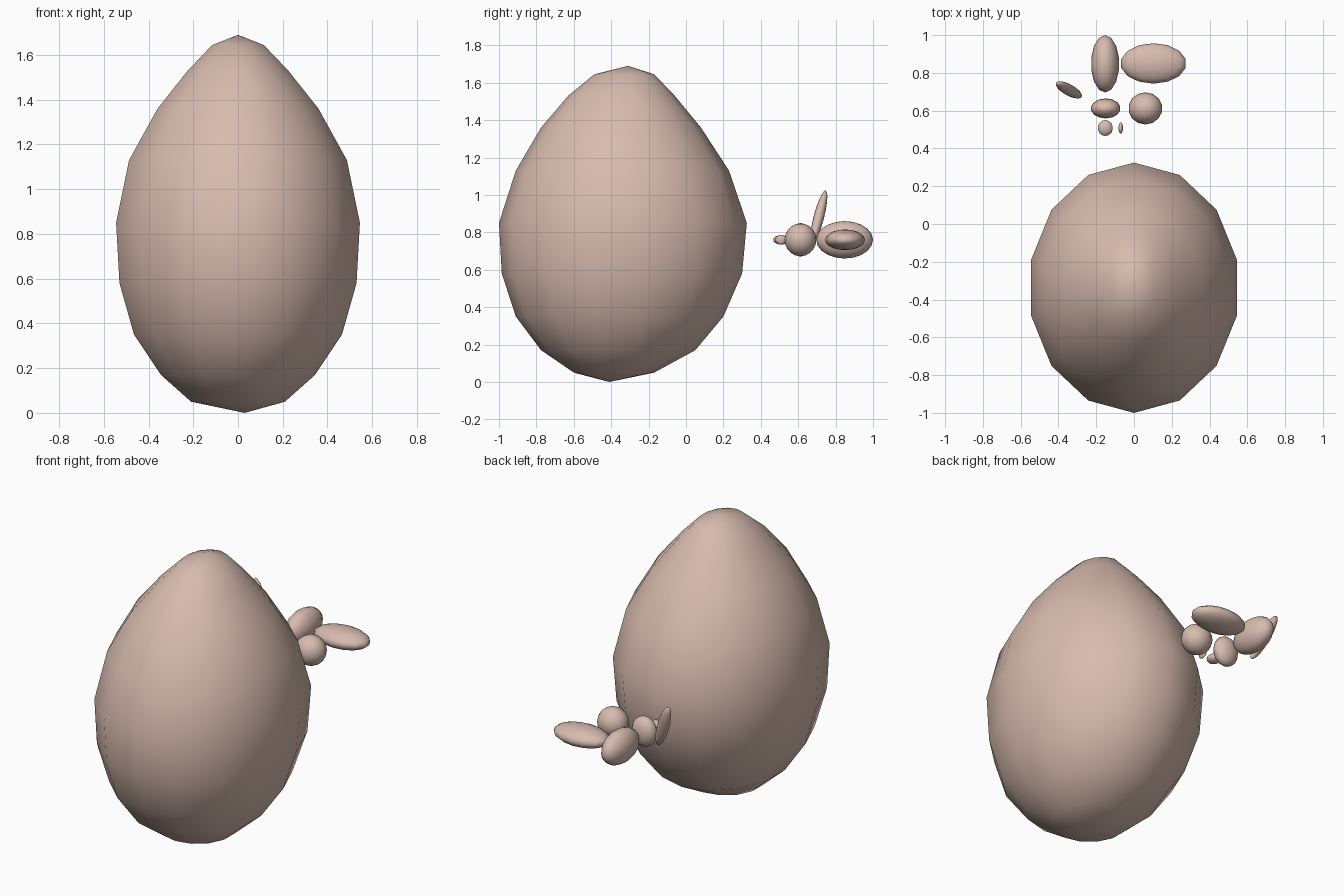
import bpy, bmesh, math
from mathutils import Vector

if "Cube" in bpy.data.objects:
    bpy.data.objects.remove(bpy.data.objects["Cube"])

skin = bpy.data.materials.new("pale_pink_clay")
skin.diffuse_color = (0.68, 0.50, 0.43, 1)
skin.use_nodes = True
skin.node_tree.nodes["Principled BSDF"].inputs["Base Color"].default_value = skin.diffuse_color


def finish(name, bm):
    bmesh.ops.recalc_face_normals(bm, faces=bm.faces)
    for f in bm.faces:
        f.smooth = True
    me = bpy.data.meshes.new(name)
    bm.to_mesh(me)
    bm.free()
    me.materials.append(skin)
    ob = bpy.data.objects.new(name, me)
    bpy.context.collection.objects.link(ob)
    return ob


# Egg body: rings of (height, half width, front y, back y), slightly leaning
SIDES = 14
rings = [
    (0.05, 0.21, -0.60, -0.17), (0.17, 0.345, -0.775, 0.05),
    (0.35, 0.465, -0.91, 0.20), (0.58, 0.53, -0.985, 0.30),
    (0.85, 0.545, -1.0, 0.325), (1.13, 0.487, -0.91, 0.23),
    (1.36, 0.36, -0.775, 0.08), (1.53, 0.225, -0.63, -0.06),
    (1.645, 0.115, -0.49, -0.17),
]
bm = bmesh.new()
loops = []
for z, rx, y0, y1 in rings:
    cy, ry = (y0 + y1) / 2, (y1 - y0) / 2
    rx /= math.cos(math.pi / SIDES)
    loops.append([bm.verts.new((rx * math.sin(2 * math.pi * i / SIDES),
                                cy + ry * math.cos(2 * math.pi * i / SIDES), z))
                  for i in range(SIDES)])
bottom = bm.verts.new((0.03, -0.41, 0))
top = bm.verts.new((0.0, -0.31, 1.69))
for i in range(SIDES):
    j = (i + 1) % SIDES
    for a, b in zip(loops, loops[1:]):
        bm.faces.new((a[i], a[j], b[j], b[i]))
    bm.faces.new((bottom, loops[0][j], loops[0][i]))
    bm.faces.new((top, loops[-1][i], loops[-1][j]))
finish("egg_body", bm)


# Small pebbles floating behind the egg
def pebble(name, loc, radii, axis=None):
    bm = bmesh.new()
    bmesh.ops.create_uvsphere(bm, u_segments=14, v_segments=10, radius=1)
    bmesh.ops.scale(bm, vec=radii, verts=bm.verts)
    if axis:
        rot = Vector((0, 0, 1)).rotation_difference(Vector(axis)).to_matrix()
        bmesh.ops.rotate(bm, matrix=rot, verts=bm.verts)
    bmesh.ops.translate(bm, vec=loc, verts=bm.verts)
    finish(name, bm)


pebble("long_pebble", (-0.153, 0.848, 0.76), (0.075, 0.152, 0.10))
pebble("wide_pebble", (0.103, 0.85, 0.76), (0.175, 0.107, 0.055))
pebble("round_pebble", (0.06, 0.612, 0.76), (0.09, 0.085, 0.088))
pebble("oval_pebble", (-0.15, 0.612, 0.76), (0.079, 0.053, 0.09))
pebble("tiny_pebble", (-0.152, 0.508, 0.76), (0.04, 0.042, 0.025))
pebble("thin_pebble", (-0.07, 0.508, 0.76), (0.012, 0.03, 0.025))
pebble("upright_spindle", (-0.345, 0.71, 0.88), (0.036, 0.028, 0.16),
       (-0.06, 0.036, 0.14))
